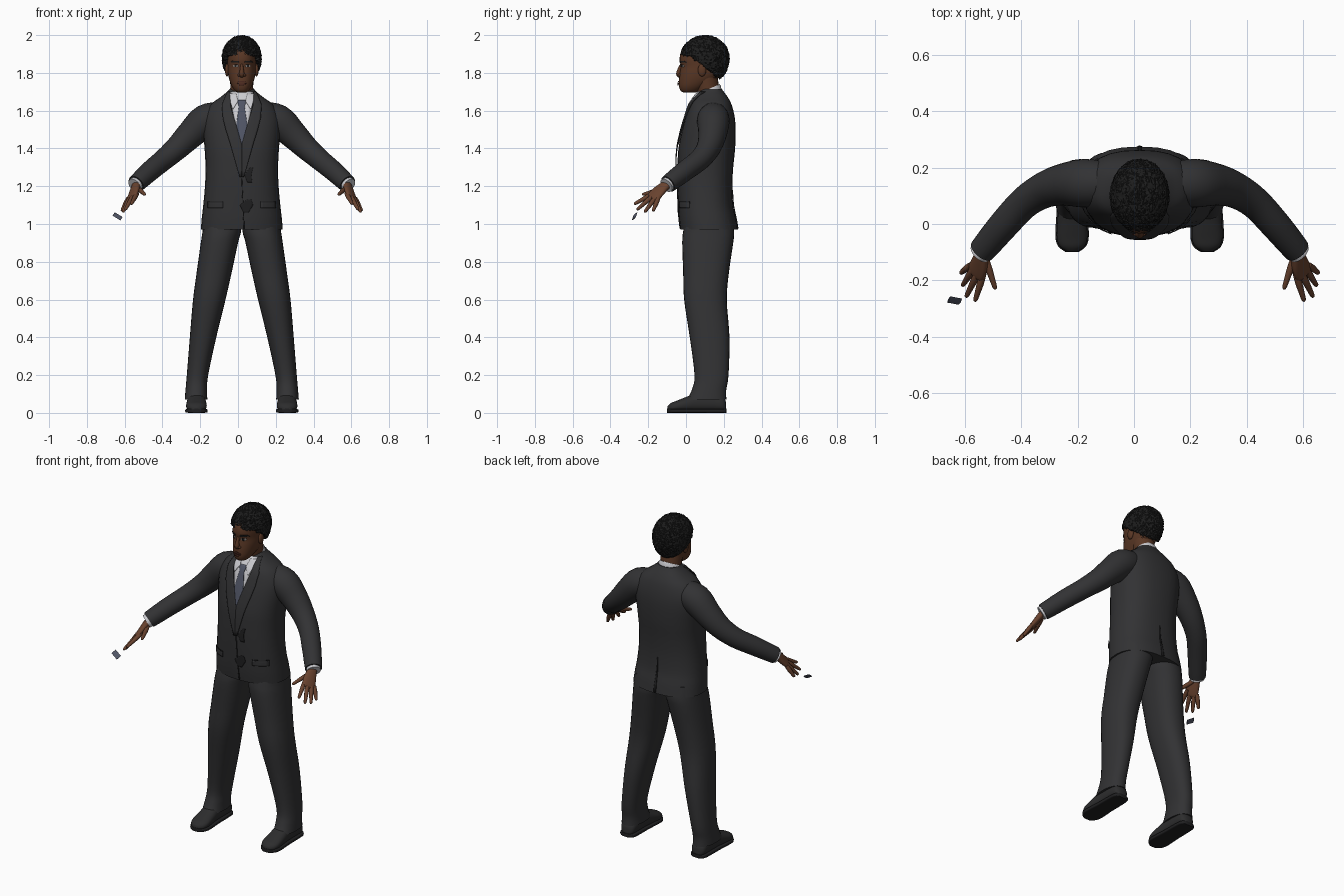
import bpy, bmesh, math
from mathutils import Vector, noise
from mathutils.bvhtree import BVHTree

if "Cube" in bpy.data.objects:
    bpy.data.objects.remove(bpy.data.objects["Cube"])
CX = 0.02  # centre line of the body


def material(name, r, g, b):
    m = bpy.data.materials.new(name)
    m.use_nodes = True
    m.diffuse_color = (r, g, b, 1)
    bsdf = m.node_tree.nodes["Principled BSDF"]
    bsdf.inputs["Base Color"].default_value = (r, g, b, 1)
    bsdf.inputs["Roughness"].default_value = 0.8
    return m


suit = material("charcoal_cloth", 0.032, 0.032, 0.034)
leather = material("shoe_leather", 0.026, 0.026, 0.027)
skin = material("brown_skin", 0.10, 0.038, 0.018)
hand_skin = material("hand_skin", 0.14, 0.055, 0.028)
hair_black = material("hair_black", 0.012, 0.012, 0.012)
white = material("shirt_white", 0.60, 0.60, 0.63)
tie_blue = material("tie_grey_blue", 0.08, 0.09, 0.13)
shadow = material("dark_trim", 0.014, 0.014, 0.015)
lip = material("lip_brown", 0.07, 0.022, 0.014)
eye_white = material("eye_white", 0.35, 0.32, 0.30)


def finish(name, bm, mat, angle=50):
    bmesh.ops.recalc_face_normals(bm, faces=bm.faces)
    mesh = bpy.data.meshes.new(name)
    bm.to_mesh(mesh)
    tree = BVHTree.FromBMesh(bm)
    bm.free()
    mesh.materials.append(mat)
    ob = bpy.data.objects.new(name, mesh)
    bpy.context.collection.objects.link(ob)
    bpy.ops.object.select_all(action="DESELECT")
    ob.select_set(True)
    bpy.context.view_layer.objects.active = ob
    if angle:
        bpy.ops.object.shade_smooth_by_angle(angle=math.radians(angle))
    return ob, tree


def spline(rows, steps=4):
    """Smoothly resample rows of numbers."""
    out = []
    for i in range(len(rows) - 1):
        a, b = rows[max(i - 1, 0)], rows[i]
        c, d = rows[i + 1], rows[min(i + 2, len(rows) - 1)]
        for k in range(steps):
            t = k / steps
            out.append([0.5 * (2 * q + (r - p) * t + (2 * p - 5 * q + 4 * r - s) * t * t
                               + (3 * q - p - 3 * r + s) * t ** 3)
                        for p, q, r, s in zip(a, b, c, d)])
    return out + [list(rows[-1])]


def loft(name, rings, mat, power=2.0, n=28):
    """Skin rings given as (centre, u, v), closed at both ends."""
    bm = bmesh.new()
    loops = []
    for centre, u, v in rings:
        loop = []
        for i in range(n):
            a = 2 * math.pi * i / n
            c, s = math.cos(a), math.sin(a)
            c = math.copysign(abs(c) ** (2 / power), c)
            s = math.copysign(abs(s) ** (2 / power), s)
            loop.append(bm.verts.new(centre + u * c + v * s))
        loops.append(loop)
    for a, b in zip(loops, loops[1:]):
        for i in range(n):
            j = (i + 1) % n
            bm.faces.new((a[i], a[j], b[j], b[i]))
    bm.faces.new(loops[0])
    bm.faces.new(loops[-1])
    return finish(name, bm, mat)


def stack(name, rows, mat, power=2.0):
    """Loft of level rings: z, front y, back y, centre x, half width."""
    rings = [(Vector((x, (f + b) / 2, z)), Vector((w, 0, 0)), Vector((0, (b - f) / 2, 0)))
             for z, f, b, x, w in spline(rows)]
    return loft(name, rings, mat, power)


def tube(name, rows, mat, n=20):
    """Round limb along points x, y, z with a radius."""
    pts = spline(rows)
    rings = []
    for i, p in enumerate(pts):
        a, b = pts[max(i - 1, 0)], pts[min(i + 1, len(pts) - 1)]
        t = (Vector(b[:3]) - Vector(a[:3])).normalized()
        u = t.cross(Vector((0, 1, 0.3))).normalized()
        rings.append((Vector(p[:3]), u * p[3], t.cross(u) * p[3]))
    return loft(name, rings, mat, n=n)


def plate(name, rows, mat, tree, lift, facing=1, side=1, cols=6):
    """Thin sheet laid on a surface; rows are z, inner x, outer x."""
    bm = bmesh.new()
    grid = []
    for k in range(len(rows) - 1):
        for j in range(5 + (k == len(rows) - 2)):
            z, a, b = [p + (q - p) * j / 5 for p, q in zip(rows[k], rows[k + 1])]
            line = []
            for i in range(cols + 1):
                x = CX + side * (a + (b - a) * i / cols)
                hit = tree.ray_cast(Vector((x, -facing, z)), Vector((0, facing, 0)))[0]
                y = hit.y if hit else 0.1
                line.append(bm.verts.new((x, y - facing * lift, z)))
            grid.append(line)
    for a, b in zip(grid, grid[1:]):
        for i in range(cols):
            bm.faces.new((a[i], a[i + 1], b[i + 1], b[i]))
    ob, _ = finish(name, bm, mat)
    mod = ob.modifiers.new("thickness", "SOLIDIFY")
    mod.thickness, mod.offset = 0.004, 0


def ball(name, centre, size, mat):
    bm = bmesh.new()
    bmesh.ops.create_uvsphere(bm, u_segments=16, v_segments=10, radius=1)
    for v in bm.verts:
        v.co = Vector(centre) + Vector(a * b for a, b in zip(v.co, size))
    finish(name, bm, mat)


# Jacket body
jacket_rows = [(0.97, -.03, .275, .217), (1.03, -.037, .265, .212), (1.1, -.041, .25, .204),
               (1.2, -.045, .245, .195), (1.3, -.045, .25, .192), (1.4, -.04, .26, .197),
               (1.5, -.02, .263, .205), (1.57, 0, .257, .2), (1.63, .02, .242, .168),
               (1.67, .045, .222, .115), (1.7, .065, .2, .078), (1.715, .075, .19, .065)]
_, coat = stack("jacket_body", [(z, f, b, CX, w) for z, f, b, w in jacket_rows], suit, 2.4)

# Shirt front, tie, lapels and jacket details
plate("shirt_front", [(1.7, -.06, .06), (1.64, -.058, .058), (1.55, -.038, .038),
                      (1.42, -.004, .004)], white, coat, .003)
plate("tie", [(1.655, -.024, .024), (1.62, -.015, .015), (1.5, -.033, .033),
              (1.42, -.008, .008)], tie_blue, coat, .008)
for s, side in ((-1, "right"), (1, "left")):
    plate(side + "_collar_wing", [(1.69, .03, .066), (1.65, .02, .062), (1.61, .045, .05)],
          white, coat, .009, side=s)
    plate(side + "_lapel", [(1.7, .062, .076), (1.63, .06, .105), (1.56, .04, .1),
                            (1.5, .022, .085), (1.42, 0, .06), (1.25, 0, .012)],
          suit, coat, .010, side=s)
    plate(side + "_pocket_flap", [(1.115, .1, .18), (1.085, .1, .18)], suit, coat, .005, side=s)
    plate(side + "_pocket_slit", [(1.12, .1, .18), (1.114, .1, .18)], shadow, coat, .005, side=s)
plate("front_opening", [(1.24, -.002, .002), (.975, .01, .015)], shadow, coat, .002, cols=1)
plate("upper_fold", [(1.3, .045, .06), (1.26, .015, .05), (1.22, .03, .055)], shadow, coat, .003)
plate("lower_fold", [(1.13, .03, .05), (1.1, -.01, .06), (1.06, .01, .035)], shadow, coat, .003)
plate("back_vent", [(1.18, -.001, .001), (.975, -.008, .008)], shadow, coat, .002, -1, cols=2)

# Neck and tilted shirt collar
tube("neck", [(CX, .125, 1.66, .058), (CX, .115, 1.72, .06), (CX, .1, 1.8, .064)], skin)
loft("shirt_collar", [(Vector((CX, .115, z)), Vector((r, 0, 0)), Vector((0, r, r * .45)))
                      for z, r in ((1.67, .074), (1.7, .07), (1.712, .064))], white)

# Head
head_rows = [(1.695, -.01, .05, .02), (1.705, -.028, .07, .036), (1.73, -.037, .11, .053),
             (1.765, -.037, .16, .066), (1.8, -.033, .19, .073), (1.835, -.028, .205, .075),
             (1.87, -.034, .212, .076), (1.91, -.027, .21, .074), (1.95, 0, .19, .058),
             (1.975, .04, .15, .03)]
_, face = stack("head", [(z, f, b, CX, w) for z, f, b, w in head_rows], skin, 2.2)
tube("nose", [(CX, -.022, 1.85, .006), (CX, -.034, 1.82, .010), (CX, -.038, 1.795, .014),
              (CX, -.03, 1.782, .011)], skin, 12)
plate("upper_lip", [(1.758, -.012, .012), (1.748, -.026, .026)], lip, face, .004)
plate("lower_lip", [(1.746, -.024, .024), (1.734, -.012, .012)], lip, face, .005)
for s, side in ((-1, "right"), (1, "left")):
    plate(side + "_eyebrow", [(1.864, .018, .05), (1.855, .014, .058)], hair_black, face, .003, side=s)
    plate(side + "_eye", [(1.843, .024, .04), (1.837, .018, .048), (1.83, .024, .04)],
          eye_white, face, .002, side=s)
    plate(side + "_iris", [(1.844, .027, .038), (1.83, .027, .038)], shadow, face, .004, side=s)
    ball(side + "_nostril_wing", (CX + s * .013, -.032, 1.788), (.009, .012, .008), skin)
    ball(side + "_ear", (CX + s * .077, .085, 1.815), (.012, .022, .034), skin)

# Cropped textured hair, cut along a hairline falling to the nape
bm = bmesh.new()
bmesh.ops.create_icosphere(bm, subdivisions=6, radius=1)
for v in bm.verts:
    d = v.co.copy()
    clump = noise.noise(Vector((d.x * 11, d.y * 5, d.z * 9)))
    k = 0.96 + 0.05 * abs(clump) + 0.03 * noise.noise(d * 22)
    low = 0.15 if d.z < 0 else 0.122
    v.co = Vector((CX + d.x * .108 * k, .1 + d.y * .134 * k, 1.88 + d.z * low * k))


def below_hairline(p):
    line = min(1.895, 1.895 - 0.8 * (p.y - 0.02))
    return p.z < max(line, 1.76) + 0.008 * noise.noise(p * 60)


cut = [f for f in bm.faces if below_hairline(f.calc_center_median())]
bmesh.ops.delete(bm, geom=cut, context="FACES")
hair, _ = finish("hair", bm, hair_black, 25)
mod = hair.modifiers.new("thickness", "SOLIDIFY")
mod.thickness, mod.offset = 0.025, -1

# Limbs, built once for each side
leg_rows = [(1.03, .0, .245, .0, .2), (.96, -.015, .255, .004, .208), (.9, -.02, .25, .02, .217),
            (.75, -.015, .228, .052, .238), (.6, -.01, .216, .086, .258),
            (.4, .02, .23, .135, .275), (.2, .045, .225, .178, .291),
            (.12, .03, .213, .184, .298), (.07, .005, .214, .182, .302)]
arm_rows = [(.10, .145, 1.575, .072), (.19, .145, 1.548, .086), (.27, .14, 1.475, .075),
            (.34, .12, 1.405, .064), (.41, .075, 1.343, .057), (.48, 0, 1.285, .054),
            (.535, -.065, 1.235, .05), (.56, -.095, 1.212, .047)]
finger_rows = {"index": ((.558, -.185, 1.155), (.585, -.275, 1.105)),
               "middle": ((.578, -.18, 1.145), (.617, -.26, 1.075)),
               "ring": ((.594, -.165, 1.135), (.63, -.22, 1.062)),
               "little": ((.605, -.15, 1.128), (.636, -.175, 1.068)),
               "thumb": ((.545, -.13, 1.185), (.512, -.232, 1.155))}
shoe_rows = [(.212, .022, .05), (.195, .043, .08), (.14, .048, .1), (.06, .049, .1),
             (0, .053, .078), (-.05, .054, .058), (-.08, .043, .046), (-.098, .018, .03)]
for s, side in ((-1, "right"), (1, "left")):
    def out(row):
        return (CX + s * row[0],) + tuple(row[1:])

    stack(side + "_trouser_leg", [(z, f, b, CX + s * (i + o) / 2, (o - i) / 2)
                                  for z, f, b, i, o in leg_rows], suit, 2.3)
    tube(side + "_sleeve", [out(r) for r in arm_rows], suit, 28)
    tube(side + "_shirt_cuff", [out(r) for r in ((.55, -.085, 1.22, .039),
                                                 (.568, -.104, 1.204, .040))], white)
    # Palm: flat loft from wrist to knuckles
    across = Vector((s * .64, .62, -.47)).normalized()
    along = Vector((s * .025, -.085, -.07)).normalized()
    flat = across.cross(along)
    palm = spline([(.552, -.08, 1.222, .026, .02), (.56, -.11, 1.203, .028, .019),
                   (.57, -.145, 1.172, .037, .017), (.582, -.175, 1.142, .039, .013),
                   (.586, -.184, 1.134, .03, .007)])
    loft(side + "_palm", [(Vector(out(p[:3])), across * p[3], flat * p[4]) for p in palm],
         hand_skin, 2.3)
    for finger, (a, b) in finger_rows.items():
        a, b = Vector(out(a)), Vector(out(b))
        rows = [(*a.lerp(b, t), r) for t, r in ((-.15, .011), (.25, .0125), (.6, .0105),
                                                (.92, .008), (1, .003))]
        tube(side + "_" + finger + "_finger", rows, hand_skin, 12)

    # Shoe upper and sole
    fx = CX + s * .24
    upper = [(Vector((fx, y, h / 2 + .006)), Vector((w, 0, 0)), Vector((0, 0, h / 2)))
             for y, w, h in spline(shoe_rows)]
    loft(side + "_shoe", upper, leather, 2.3)
    sole = [(Vector((fx, y * 1.015, .011)), Vector((w + .005, 0, 0)), Vector((0, 0, .011)))
            for y, w, h in spline(shoe_rows)]
    loft(side + "_sole", sole, shadow, 5)

# Small loose card beyond the right hand
loft("loose_card", [(Vector((x, y, z)), Vector((.006, .011, .009)), Vector((.002, -.002, .002)))
                    for x, y, z in ((-.658, -.268, 1.053), (-.617, -.276, 1.028))], tie_blue, 2, 4)
